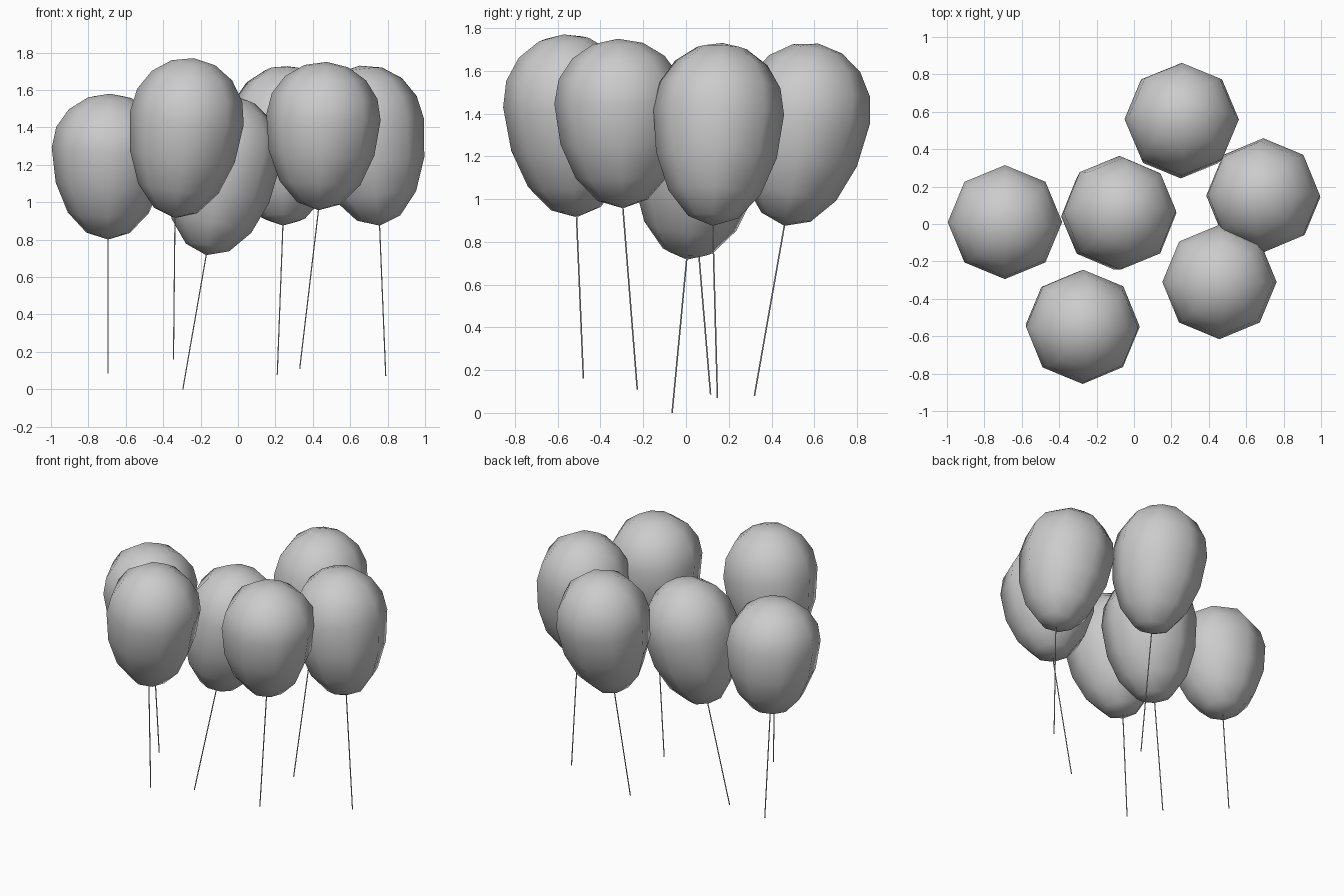
import bpy, bmesh
from mathutils import Vector

if "Cube" in bpy.data.objects:
    bpy.data.objects.remove(bpy.data.objects["Cube"])

RADIUS = 0.306
STRING_R = 0.0035

# Per balloon: centre x, y; height range (bottom, top); neck x, y; loose string end x, y, z
BALLOONS = [
    (-0.69, 0.01, 0.80, 1.58, -0.695, 0.055, -0.695, 0.115, 0.085),
    (-0.273, -0.55, 0.915, 1.77, -0.337, -0.512, -0.345, -0.48, 0.16),
    (-0.075, 0.06, 0.717, 1.57, -0.17, 0.003, -0.295, -0.065, 0.0),
    (0.255, 0.56, 0.875, 1.727, 0.24, 0.46, 0.21, 0.32, 0.08),
    (0.457, -0.31, 0.957, 1.75, 0.43, -0.295, 0.33, -0.228, 0.11),
    (0.69, 0.153, 0.875, 1.73, 0.757, 0.125, 0.79, 0.147, 0.07),
]


def add_object(name, bm, loc, direction, smooth):
    mesh = bpy.data.meshes.new(name)
    for f in bm.faces:
        f.smooth = smooth
    bm.to_mesh(mesh)
    bm.free()
    ob = bpy.data.objects.new(name, mesh)
    bpy.context.collection.objects.link(ob)
    ob.location = loc
    ob.rotation_mode = 'QUATERNION'
    ob.rotation_quaternion = Vector((0, 0, 1)).rotation_difference(direction)
    return ob


# Egg-shaped low-poly balloon: sphere stretched more below its equator
def balloon(name, centre, neck):
    axis = centre - neck
    bm = bmesh.new()
    bmesh.ops.create_uvsphere(bm, u_segments=8, v_segments=8, radius=1)
    down = axis.length
    up = down * 0.373 / 0.627
    for v in bm.verts:
        v.co.x *= RADIUS
        v.co.y *= RADIUS
        v.co.z *= up if v.co.z > 0 else down
    add_object(name, bm, centre, axis.normalized(), True)


# Thin straight string hanging from the neck
def string(name, top, end):
    d = top - end
    bm = bmesh.new()
    bmesh.ops.create_cone(bm, cap_ends=True, segments=6, radius1=STRING_R,
                          radius2=STRING_R, depth=d.length)
    add_object(name, bm, (top + end) / 2, d.normalized(), False)


for i, (cx, cy, zb, zt, nx, ny, ex, ey, ez) in enumerate(BALLOONS, 1):
    neck = Vector((nx, ny, zb))
    centre = Vector((cx, cy, zb + 0.627 * (zt - zb)))
    balloon(f"balloon_{i}", centre, neck)
    string(f"string_{i}", neck, Vector((ex, ey, ez)))
